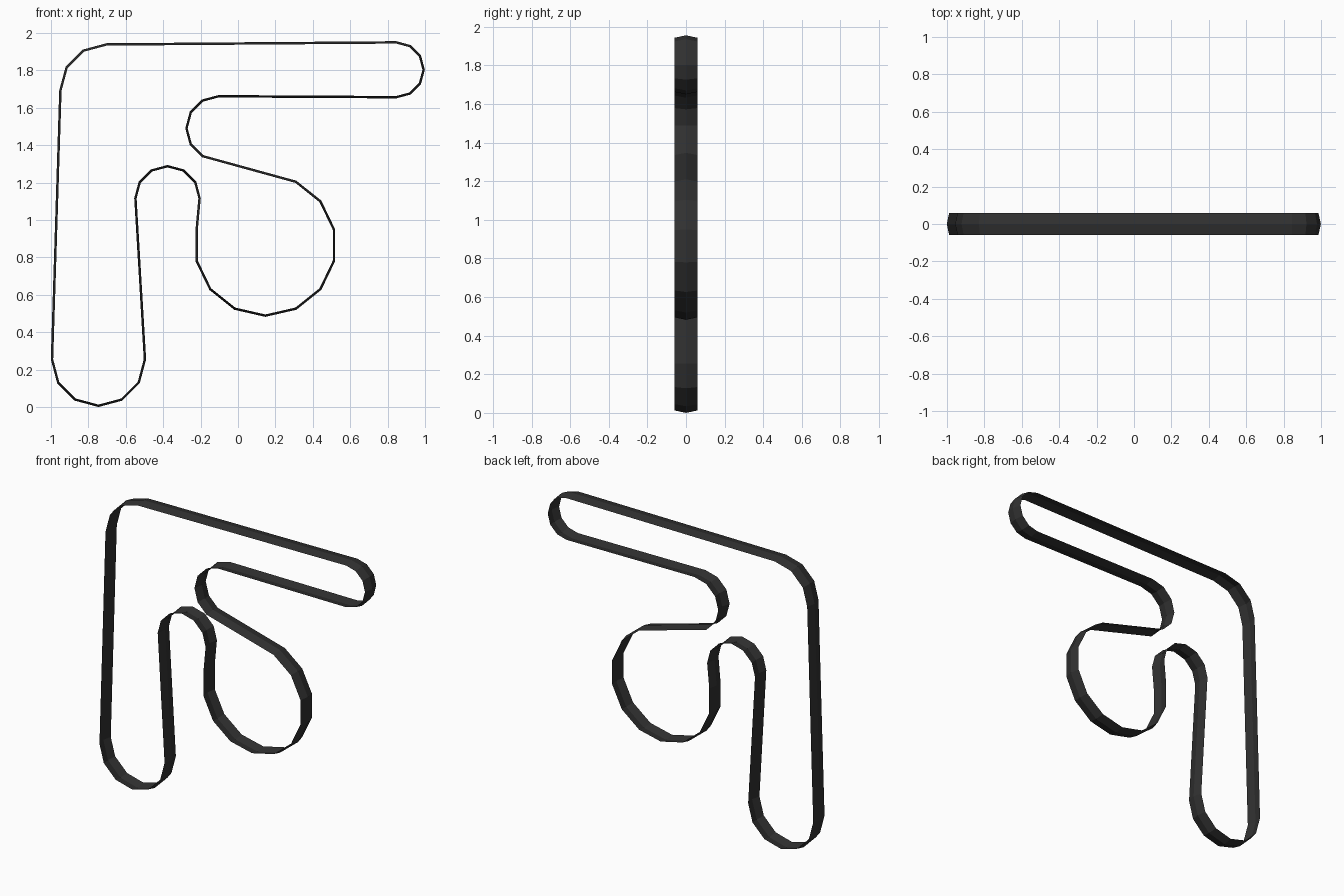
import bpy, bmesh
from math import radians, cos, sin

if "Cube" in bpy.data.objects:
    bpy.data.objects.remove(bpy.data.objects["Cube"])

# Wraps around each pulley: centre x, centre z, radius, start angle, step, points, side
# side +1: pulley inside the loop, -1: idler pressing from outside
S = 360 / 14
WRAPS = [
    (-0.703, 1.699, 0.247, 180, -30, 4, 1),            # upper left corner
    (0.846, 1.81, 0.147, 90, -30, 7, 1),               # upper right pulley
    (-0.104, 1.497, 0.171, 90, 30, 6, -1),             # upper idler
    (0.146, 0.872, 0.377, 2.5 * S, -S, 11, 1),         # large pulley
    (-0.377, 1.123, 0.171, 0, 30, 7, -1),              # lower idler
    (-0.746, 0.262, 0.249, 0, -30, 7, 1),              # lower left pulley
]
# Crowned cross-section: y, outward offset
SECTION = [(-0.06, -0.007), (0, 0.006), (0.06, -0.007)]

bm = bmesh.new()
rings = []
for cx, cz, r, start, step, n, side in WRAPS:
    for i in range(n):
        a = radians(start + step * i)
        rings.append([bm.verts.new((cx + (r + side * o) * cos(a), y,
                                    cz + (r + side * o) * sin(a)))
                      for y, o in SECTION])

# Bridge the rings into a closed belt
for i, ring in enumerate(rings):
    nxt = rings[(i + 1) % len(rings)]
    for j in range(len(SECTION) - 1):
        bm.faces.new((ring[j], nxt[j], nxt[j + 1], ring[j + 1]))

# Stand on the ground
low = min(v.co.z for v in bm.verts)
bmesh.ops.translate(bm, verts=bm.verts, vec=(0, 0, -low))

mesh = bpy.data.meshes.new("drive_belt")
bm.to_mesh(mesh)
bm.free()
belt = bpy.data.objects.new("drive_belt", mesh)
bpy.context.collection.objects.link(belt)

# Dark rubber
rubber = bpy.data.materials.new("dark_rubber")
rubber.diffuse_color = (0.03, 0.03, 0.03, 1)
rubber.use_nodes = True
rubber.node_tree.nodes["Principled BSDF"].inputs["Base Color"].default_value = rubber.diffuse_color
mesh.materials.append(rubber)
